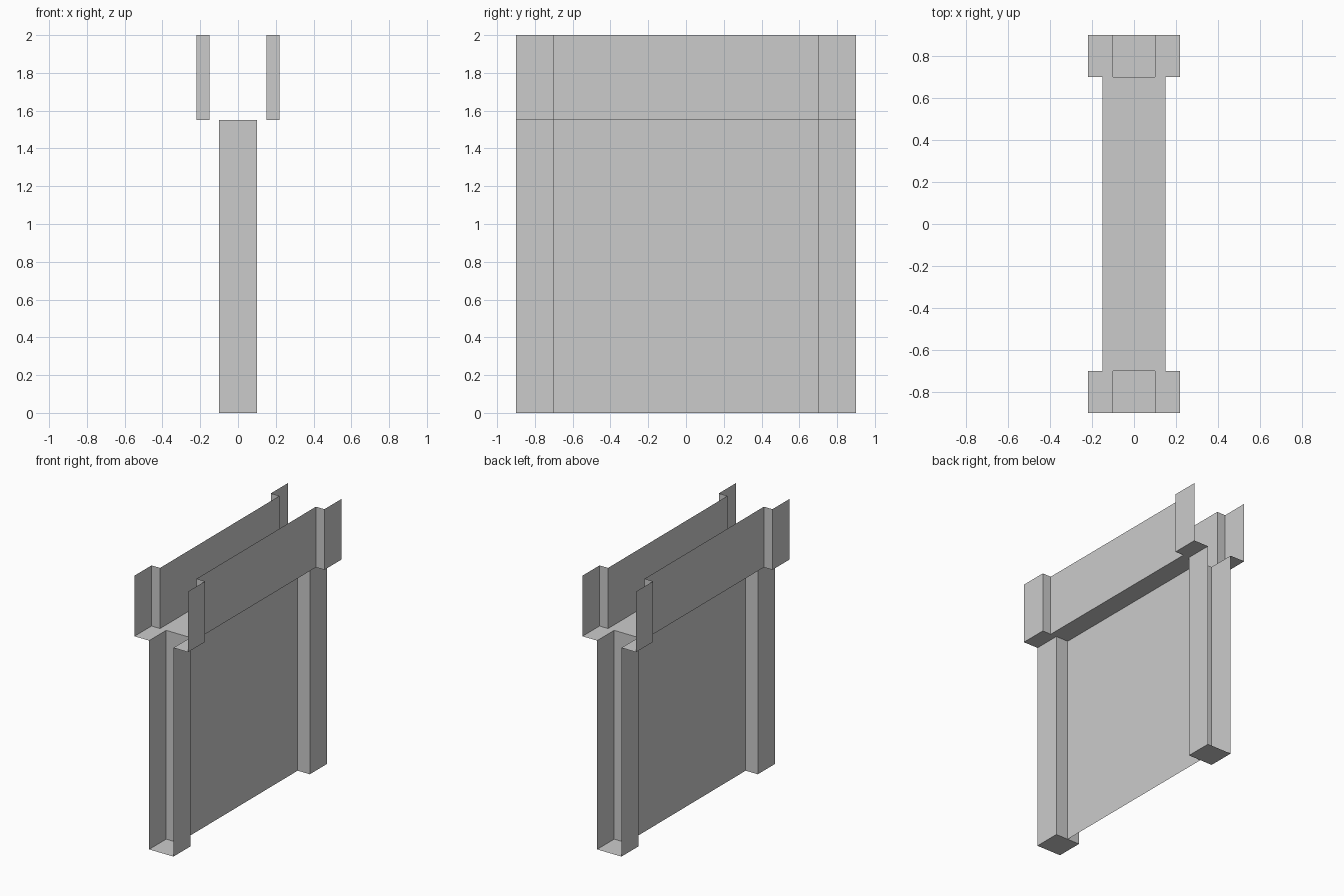
import bpy

if "Cube" in bpy.data.objects:
    bpy.data.objects.remove(bpy.data.objects["Cube"])

POST, BEAM, CAP = 0.10, 0.15, 0.22   # half widths
INNER, END = 0.70, 0.90              # half lengths
FLOOR, TOP = 1.55, 2.00              # heights


def sheet(name, quads):
    """Open surface made from four-cornered faces."""
    verts = [p for q in quads for p in q]
    faces = [tuple(range(i * 4, i * 4 + 4)) for i in range(len(quads))]
    mesh = bpy.data.meshes.new(name)
    mesh.from_pydata(verts, [], faces)
    obj = bpy.data.objects.new(name, mesh)
    bpy.context.collection.objects.link(obj)
    weld = obj.modifiers.new("weld", 'WELD')
    weld.merge_threshold = 0.0005
    return obj


def wall(a, b, z0, z1):
    """Upright face between two plan points."""
    return [(*a, z0), (*b, z0), (*b, z1), (*a, z1)]


def flat(x0, x1, y0, y1, z):
    """Level face."""
    return [(x0, y0, z), (x1, y0, z), (x1, y1, z), (x0, y1, z)]


# thin centre panel
sheet("centre_panel", [wall((0, -INNER), (0, INNER), 0, FLOOR)])

# channel posts, open at the outer end and the top
for s, label in ((-1, "front"), (1, "back")):
    i, e = s * INNER, s * END
    sheet(label + "_post", [
        wall((-POST, e), (-POST, i), 0, FLOOR),
        wall((-POST, i), (POST, i), 0, FLOOR),
        wall((POST, i), (POST, e), 0, FLOOR),
        flat(-POST, POST, min(i, e), max(i, e), 0)])

# trough side walls, stepping outward at each end
for s, label in ((-1, "left"), (1, "right")):
    b, c = s * BEAM, s * CAP
    plan = [(c, -END), (c, -INNER), (b, -INNER), (b, INNER), (c, INNER), (c, END)]
    sheet(label + "_trough_wall",
          [wall(p, q, FLOOR, TOP) for p, q in zip(plan, plan[1:])])

# trough floor, notched around the post openings
floor = [flat(-BEAM, BEAM, -INNER, INNER, FLOOR)]
for y0, y1 in ((-END, -INNER), (INNER, END)):
    floor += [flat(-CAP, -POST, y0, y1, FLOOR), flat(POST, CAP, y0, y1, FLOOR)]
sheet("trough_floor", floor)
